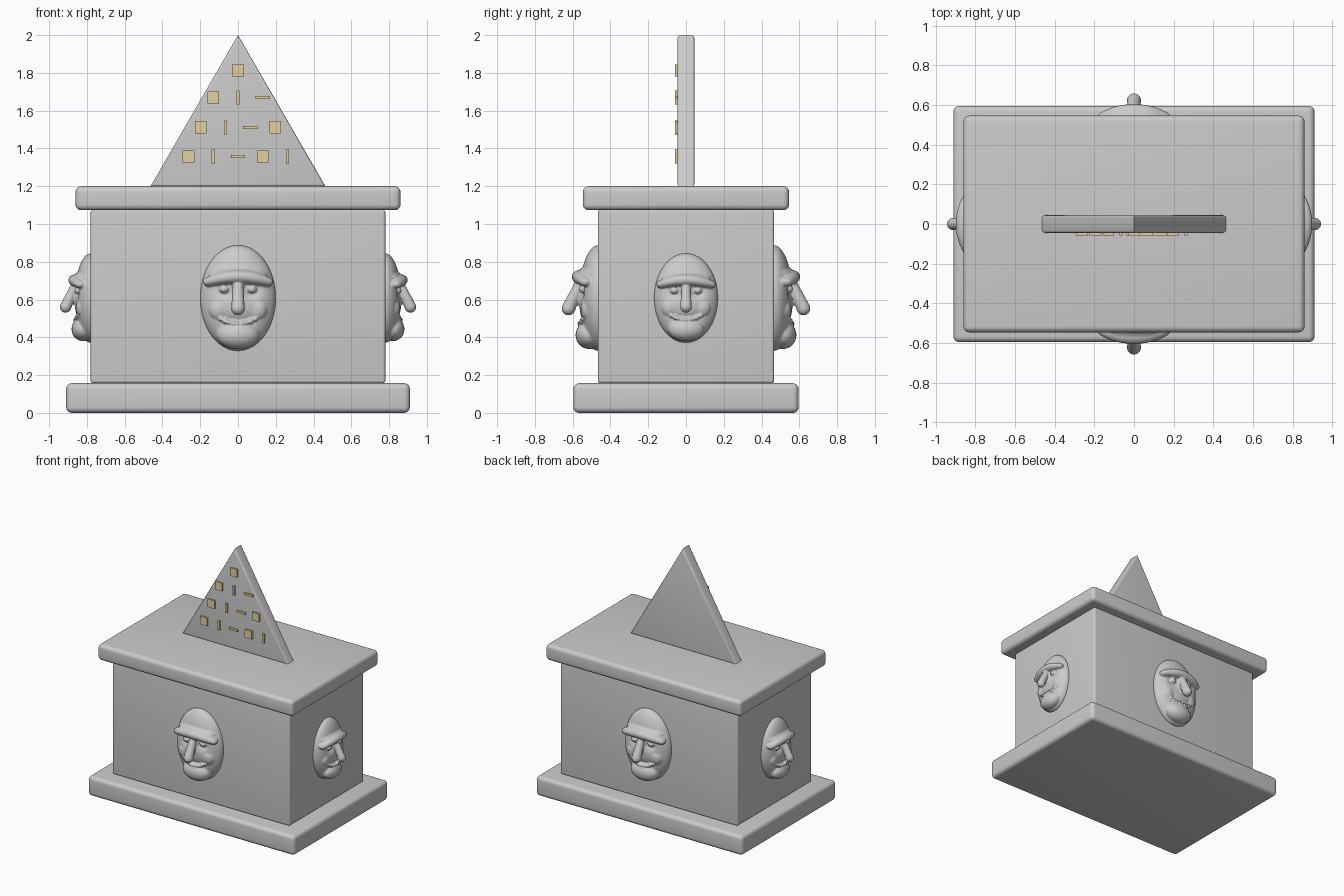
import bpy, bmesh, math
from mathutils import Vector, Matrix

if "Cube" in bpy.data.objects:
    bpy.data.objects.remove(bpy.data.objects["Cube"])


def add_object(name, bm, angle=40):
    bmesh.ops.recalc_face_normals(bm, faces=bm.faces)
    mesh = bpy.data.meshes.new(name)
    bm.to_mesh(mesh)
    bm.free()
    ob = bpy.data.objects.new(name, mesh)
    bpy.context.collection.objects.link(ob)
    bpy.ops.object.select_all(action='DESELECT')
    ob.select_set(True)
    bpy.context.view_layer.objects.active = ob
    bpy.ops.object.shade_smooth_by_angle(angle=math.radians(angle))
    return ob


def block(name, half_x, half_y, z0, z1, bevel):
    bm = bmesh.new()
    bmesh.ops.create_cube(bm, size=1)
    for v in bm.verts:
        v.co = Vector((v.co.x * 2 * half_x, v.co.y * 2 * half_y,
                       (z0 + z1) / 2 + v.co.z * (z1 - z0)))
    bmesh.ops.bevel(bm, geom=bm.edges[:], offset=bevel, segments=5,
                    profile=0.5, affect='EDGES')
    return add_object(name, bm)


# Stone altar: plinth, body and top slab
block("plinth", 0.91, 0.596, 0, 0.157, 0.03)
block("altar_body", 0.78, 0.467, 0.157, 1.075, 0.014)
block("top_slab", 0.86, 0.546, 1.073, 1.2, 0.03)

# Upright triangular tablet, with rounded front and back rims
bm = bmesh.new()
face = bm.faces.new([bm.verts.new(p) for p in
                     ((-0.463, -0.045, 1.2), (0.463, -0.045, 1.2), (0, -0.045, 2))])
ext = bmesh.ops.extrude_face_region(bm, geom=[face], use_keep_orig=True)
for g in ext["geom"]:
    if isinstance(g, bmesh.types.BMVert):
        g.co.y = 0.045
rims = [e for e in bm.edges if abs(e.verts[0].co.y - e.verts[1].co.y) < 1e-4]
bmesh.ops.bevel(bm, geom=rims, offset=0.013, segments=3, profile=0.5, affect='EDGES')
add_object("triangle_tablet", bm)

# Golden inlay marks: S = square, V = upright bar, H = flat bar
gold = bpy.data.materials.new("gold")
gold.diffuse_color = (0.76, 0.64, 0.34, 1)
gold.use_nodes = True
gold.node_tree.nodes["Principled BSDF"].inputs["Base Color"].default_value = gold.diffuse_color
sizes = {"S": (0.062, 0.064), "V": (0.016, 0.074), "H": (0.076, 0.016)}
rows = [(1.813, "S"), (1.67, "SVH"), (1.512, "SVHS"), (1.357, "SVHSV")]
for r, (z, marks) in enumerate(rows):
    for i, kind in enumerate(marks):
        w, h = sizes[kind]
        x = (i - (len(marks) - 1) / 2) * 0.131
        bm = bmesh.new()
        bmesh.ops.create_cube(bm, size=1, matrix=Matrix.Translation((x, -0.05, z))
                              @ Matrix.Diagonal((w, 0.018, h, 1)))
        add_object(f"inlay_{r}_{i}", bm).data.materials.append(gold)


# Carved face: overlapping rounded forms fused by a voxel remesh
def blob(bm, centre, radii, seg=24):
    m = Matrix.Translation(centre) @ Matrix.Diagonal((*radii, 1))
    return bmesh.ops.create_uvsphere(bm, u_segments=seg, v_segments=seg // 2 + 2,
                                     radius=1, matrix=m)["verts"]


def tube(bm, a, b, ra, rb, n=12):
    for i in range(n + 1):
        t = i / n
        r = ra + (rb - ra) * t
        blob(bm, Vector(a).lerp(Vector(b), t), (r, r, r), 16)


bm = bmesh.new()
# head egg with pressed-in eye sockets and mouth
for v in blob(bm, (0, 0, 0), (0.2, 0.1, 0.28), 72):
    if v.co.y < 0:
        x, z = abs(v.co.x), v.co.z
        socket = math.exp(-((x - 0.07) / 0.04) ** 2 - ((z - 0.04) / 0.04) ** 2)
        mouth = math.exp(-(x / 0.1) ** 4 - ((z + 0.13 - 2.5 * x * x) / 0.03) ** 2)
        v.co.y += 0.028 * socket + 0.012 * mouth
# chin and low forehead ledge
blob(bm, (0, -0.048, -0.195), (0.115, 0.072, 0.075))
blob(bm, (0, -0.02, 0.125), (0.165, 0.09, 0.05))
# heavy brow, drooping at its ends
for i in range(-12, 13):
    x = i / 12 * 0.157
    t = abs(i / 12)
    blob(bm, (x, -0.096 + 1.2 * x * x, 0.113 - 1.1 * x * x),
         (0.03, 0.045 - 0.012 * t ** 3, 0.036 - 0.012 * t ** 3), 16)
# long nose
tube(bm, (0, -0.085, 0.1), (0, -0.157, -0.055), 0.026, 0.037)
# eyes and cheeks
for s in (-1, 1):
    blob(bm, (s * 0.073, -0.078, 0.047), (0.026, 0.024, 0.021))
    blob(bm, (s * 0.1, -0.055, -0.06), (0.055, 0.038, 0.06))
# beaded smiling mouth
for i in range(-4, 5):
    x = i * 0.023
    blob(bm, (x, -0.092 + 1.8 * x * x, -0.136 + 3 * x * x),
         (0.013, 0.02, 0.011 + 0.004 * (i % 2)), 12)

carving = add_object("front_face", bm)
remesh = carving.modifiers.new("fuse", 'REMESH')
remesh.mode = 'VOXEL'
remesh.voxel_size = 0.006
smooth = carving.modifiers.new("soften", 'SMOOTH')
smooth.factor = 0.5
smooth.iterations = 3
evaluated = carving.evaluated_get(bpy.context.evaluated_depsgraph_get())
mesh = bpy.data.meshes.new_from_object(evaluated)
carving.modifiers.clear()
for v in mesh.vertices:
    v.co.y = min(v.co.y, 0.015)
for p in mesh.polygons:
    p.use_smooth = True
carving.data = mesh

# One face on each wall, smaller on the ends
walls = [("front_face", (0, -0.465), 0, 1), ("right_face", (0.78, 0), 90, 0.845),
         ("back_face", (0, 0.465), 180, 1), ("left_face", (-0.78, 0), 270, 0.845)]
for name, (x, y), turn, size in walls:
    ob = carving if turn == 0 else bpy.data.objects.new(name, mesh)
    if turn:
        bpy.context.collection.objects.link(ob)
    ob.location = (x, y, 0.608)
    ob.rotation_euler.z = math.radians(turn)
    ob.scale = (size,) * 3
